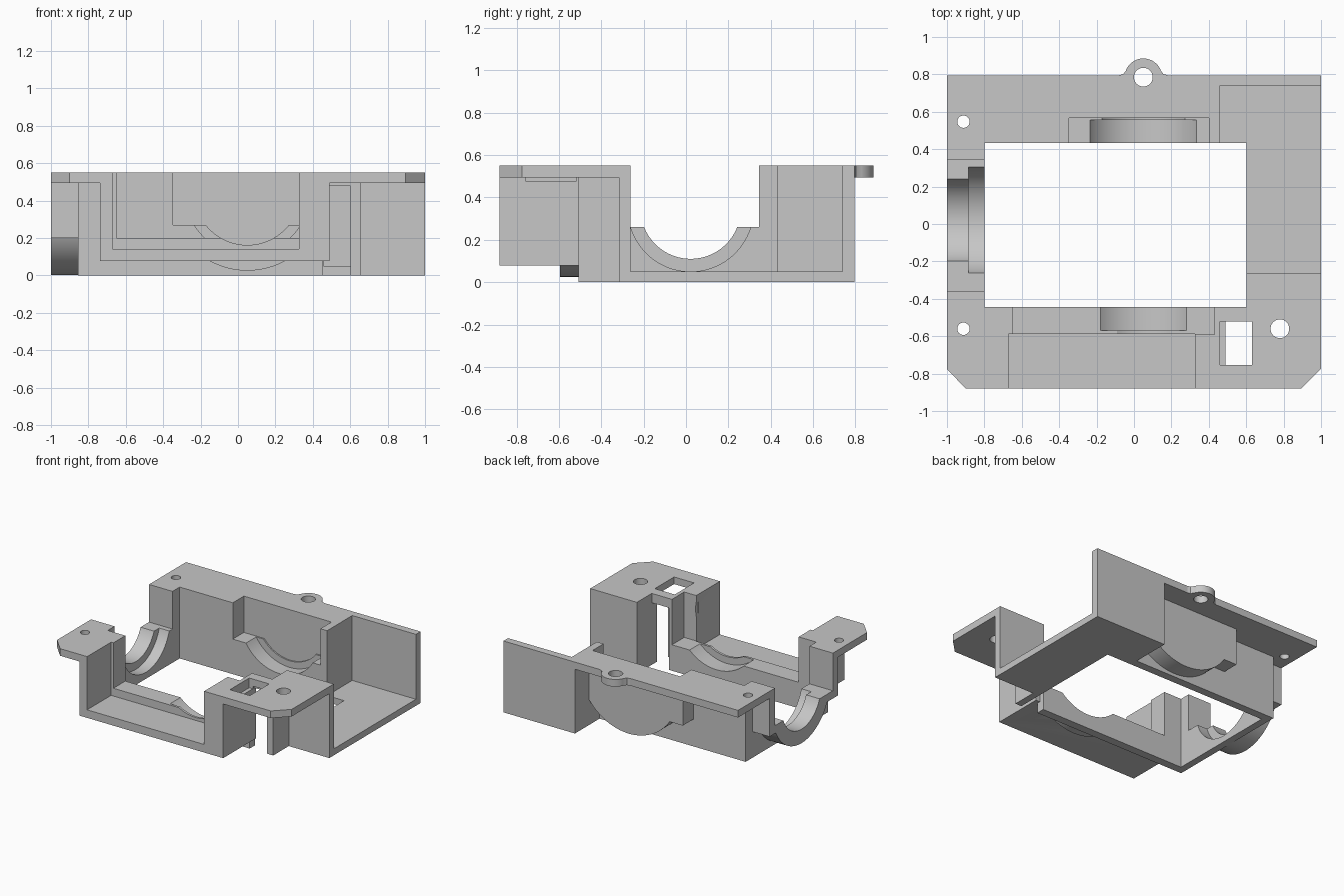
import bpy, bmesh, math
from mathutils import Matrix

if "Cube" in bpy.data.objects:
    bpy.data.objects.remove(bpy.data.objects["Cube"], do_unlink=True)

TOP, PLATE, BACK = 0.55, 0.495, 0.795
adds, cuts = [], []


def helper(bm, name, group):
    bmesh.ops.recalc_face_normals(bm, faces=bm.faces)
    mesh = bpy.data.meshes.new(name)
    bm.to_mesh(mesh)
    bm.free()
    ob = bpy.data.objects.new(name, mesh)
    bpy.context.collection.objects.link(ob)
    ob.hide_render = True
    group.append(ob)


def box(name, x, y, z, group=adds):
    bm = bmesh.new()
    size = [b - a for a, b in (x, y, z)]
    mid = [(a + b) / 2 for a, b in (x, y, z)]
    bmesh.ops.create_cube(bm, size=1, matrix=Matrix.Translation(mid) @ Matrix.Diagonal((*size, 1)))
    helper(bm, name, group)


def prism(name, outline, z):
    bm = bmesh.new()
    face = bm.faces.new([bm.verts.new((px, py, z[0])) for px, py in outline])
    new = bmesh.ops.extrude_face_region(bm, geom=[face], use_keep_orig=True)["geom"]
    bmesh.ops.translate(bm, vec=(0, 0, z[1] - z[0]),
                        verts=[g for g in new if isinstance(g, bmesh.types.BMVert)])
    helper(bm, name, adds)


def rod(name, axis, centre, radius, span, group=cuts, top=None):
    """Cylinder along an axis; the part above `top` is sliced away."""
    turn = {"X": Matrix.Rotation(math.pi / 2, 4, "Y"),
            "Y": Matrix.Rotation(math.pi / 2, 4, "X"), "Z": Matrix()}[axis]
    pos = list(centre)
    pos.insert("XYZ".index(axis), sum(span) / 2)
    bm = bmesh.new()
    bmesh.ops.create_cone(bm, cap_ends=True, segments=96, radius1=radius, radius2=radius,
                          depth=span[1] - span[0], matrix=Matrix.Translation(pos) @ turn)
    if top is not None:
        geom = bm.verts[:] + bm.edges[:] + bm.faces[:]
        bmesh.ops.bisect_plane(bm, geom=geom, plane_co=(0, 0, top), plane_no=(0, 0, 1), clear_outer=True)
        bmesh.ops.holes_fill(bm, edges=[e for e in bm.edges if e.is_boundary])
    helper(bm, name, group)


# Frame walls around the central opening
box("left_wall", (-0.855, -0.75), (-0.507, 0.495), (0, TOP))
box("front_wall", (-0.855, 0.455), (-0.507, -0.40), (0, TOP))
box("back_wall", (-0.855, 0.457), (0.40, 0.495), (0, TOP))

# Front tray, with the bearing boss bulging below it
box("tray", (-0.737, 0.49), (-0.88, -0.48), (0.078, TOP))
rod("front_boss", "Y", (0.05, 0.445), 0.42, (-0.595, -0.41), adds, 0.19)

# Open compartment with floor and thin back wall
box("side_floor", (0.55, 1), (-0.317, BACK), (0, 0.05))
box("back_floor", (0.39, 1), (0.41, BACK), (0, 0.05))
box("thin_wall", (0.39, 1), (0.738, BACK), (0, TOP))
box("divider", (0.39, 0.457), (0.41, BACK), (0, TOP))
box("cross_wall", (0.602, 1), (-0.317, -0.262), (0, TOP))
box("post", (0.602, 0.655), (-0.507, -0.29), (0, 0.52))
box("lintel", (0.44, 0.63), (-0.507, -0.443), (0.478, 0.54))

# Mounting plates
prism("front_left_plate", [(-0.9, -0.88), (-0.6, -0.88), (-0.6, -0.36), (-1, -0.36), (-1, -0.775)], (PLATE, TOP))
prism("front_right_plate", [(0.4, -0.88), (0.895, -0.88), (1, -0.775), (1, -0.262), (0.602, -0.262),
                            (0.602, -0.443), (0.4, -0.443)], (PLATE, TOP))
box("back_plate", (-1, 0.42), (0.345, BACK), (PLATE, TOP))

# Back and left bearing housings
box("back_housing", (-0.41, 0.44), (0.41, 0.625), (0.21, 0.53))
rod("back_boss", "Y", (0.05, 0.445), 0.42, (0.42, 0.625), adds, 0.25)
box("left_housing", (-1, -0.75), (-0.42, 0.41), (0.20, TOP))
rod("left_boss", "X", (0.022, 0.346), 0.344, (-1, -0.76), adds, 0.24)

# Rounded ear with flared root
arc = [(0.05 + 0.1 * math.cos(math.radians(a)), 0.785 + 0.1 * math.sin(math.radians(a)))
       for a in range(20, 161, 5)]
prism("ear", [(0.18, 0.70), (0.18, BACK), (0.157, 0.802)] + arc
      + [(-0.057, 0.802), (-0.08, BACK), (-0.08, 0.70)], (PLATE, TOP))

# Openings: window, tray, niches above the bearings, slot
box("window", (-0.80, 0.602), (-0.443, 0.432), (-1, 1), cuts)
box("tray_space", (-0.67, 0.327), (-1, -0.588), (0.14, 1), cuts)
box("front_niche", (-0.65, 0.43), (-0.592, -0.42), (0.20, 1), cuts)
box("back_niche", (-0.347, 0.40), (0.41, 0.567), (0.27, 1), cuts)
box("left_niche", (-1.1, -0.78), (-0.36, 0.345), (0.26, 1), cuts)
box("slot", (0.46, 0.63), (-0.755, -0.52), (0.475, 1), cuts)

# Stepped bearing seats
rod("front_seat", "Y", (0.05, 0.445), 0.336, (-0.57, -0.42))
rod("front_lip", "Y", (0.05, 0.445), 0.283, (-0.62, -0.42))
rod("back_seat", "Y", (0.05, 0.445), 0.334, (0.41, 0.556))
rod("back_lip", "Y", (0.05, 0.445), 0.283, (0.41, 0.567))
rod("left_seat", "X", (0.022, 0.346), 0.296, (-0.885, -0.78))
rod("left_lip", "X", (0.022, 0.346), 0.236, (-1.1, -0.78))

# Screw holes
for n, (px, py, r) in enumerate([(-0.912, 0.547, 0.033), (-0.912, -0.56, 0.033),
                                 (0.78, -0.56, 0.05), (0.05, 0.785, 0.05)]):
    rod(f"screw_hole_{n}", "Z", (px, py), r, (0.40, 1))

# Combine everything into one solid housing
body = adds[0]
for ob in adds[1:] + cuts:
    mod = body.modifiers.new(ob.name, "BOOLEAN")
    mod.operation = "UNION" if ob in adds else "DIFFERENCE"
    mod.solver = "EXACT"
    mod.object = ob
bpy.context.view_layer.update()
graph = bpy.context.evaluated_depsgraph_get()
mesh = bpy.data.meshes.new_from_object(body.evaluated_get(graph))
housing = bpy.data.objects.new("bearing_housing", mesh)
bpy.context.collection.objects.link(housing)
for ob in adds + cuts:
    bpy.data.objects.remove(ob, do_unlink=True)

# Plain grey finish
grey = bpy.data.materials.new("grey_plastic")
grey.use_nodes = True
colour = (0.57, 0.57, 0.57, 1)
grey.diffuse_color = colour
grey.node_tree.nodes["Principled BSDF"].inputs["Base Color"].default_value = colour
mesh.materials.clear()
mesh.materials.append(grey)

bpy.ops.object.select_all(action="DESELECT")
housing.select_set(True)
bpy.context.view_layer.objects.active = housing
bpy.ops.object.shade_smooth_by_angle(angle=math.radians(30))
